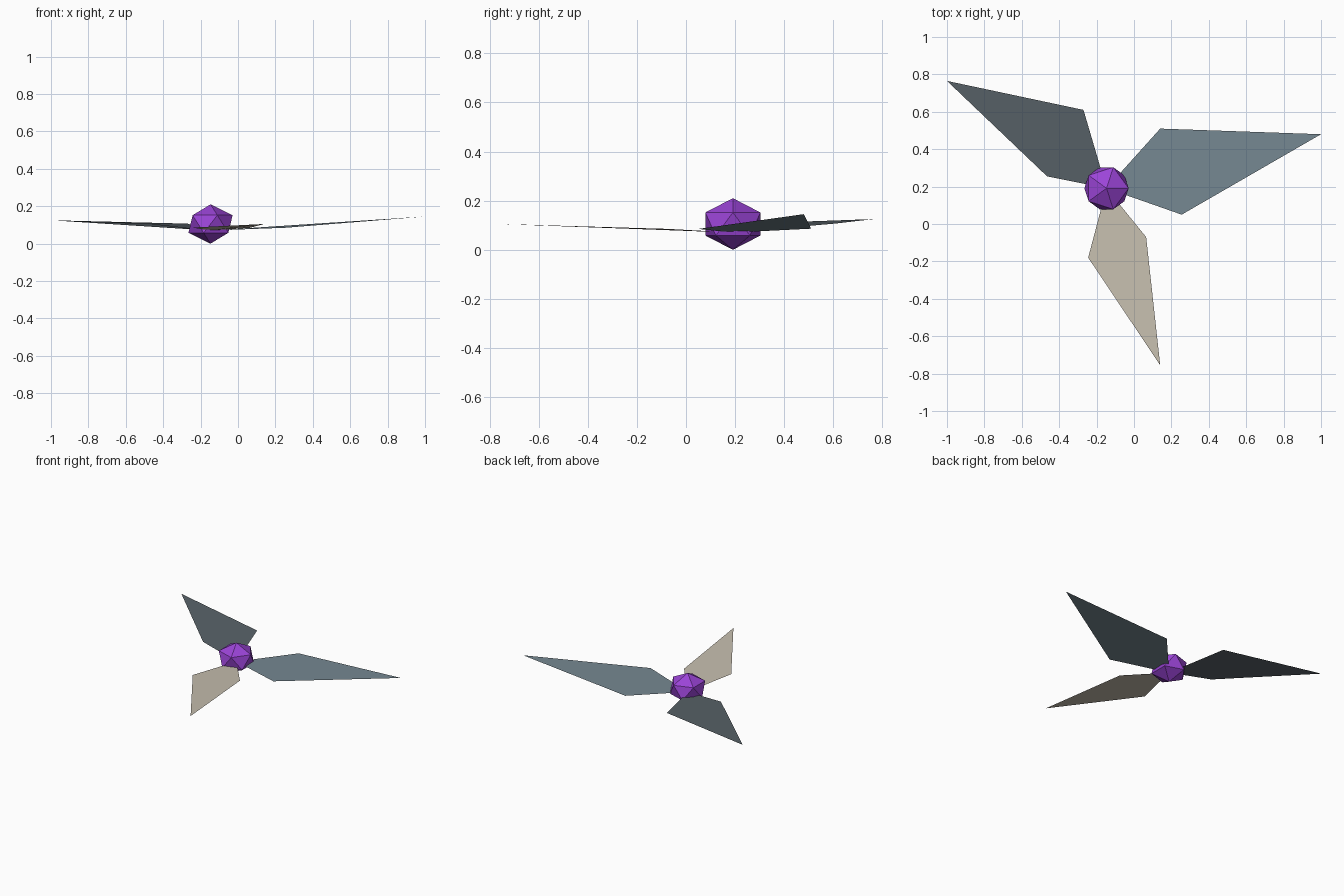
import bpy
import bmesh

if "Cube" in bpy.data.objects:
    bpy.data.objects.remove(bpy.data.objects["Cube"], do_unlink=True)


def make_material(name, rgb):
    mat = bpy.data.materials.new(name)
    mat.use_nodes = True
    colour = (*rgb, 1.0)
    mat.diffuse_color = colour
    mat.node_tree.nodes["Principled BSDF"].inputs["Base Color"].default_value = colour
    return mat


def finish(bm, name, mat):
    mesh = bpy.data.meshes.new(name)
    bm.to_mesh(mesh)
    bm.free()
    mesh.materials.append(mat)
    obj = bpy.data.objects.new(name, mesh)
    bpy.context.collection.objects.link(obj)
    return obj


HUB_X, HUB_Y, HUB_Z = -0.147, 0.191, 0.105

# Faceted hub, a slightly flattened twenty-sided gem
bm = bmesh.new()
bmesh.ops.create_icosphere(bm, subdivisions=1, radius=1.0)
bmesh.ops.scale(bm, vec=(0.132, 0.132, HUB_Z), verts=bm.verts)
hub = finish(bm, "hub", make_material("purple", (0.328, 0.058, 0.68)))
hub.location = (HUB_X, HUB_Y, HUB_Z)


# Each blade is a thin kite from the hub: right corner, tip, left corner
def make_blade(name, mat, right, tip, left):
    bm = bmesh.new()
    root = (HUB_X, HUB_Y, 0.07)
    bm.faces.new([bm.verts.new(p) for p in (root, right, tip, left)])
    finish(bm, name, mat)


make_blade("left_blade", make_material("blue grey", (0.181, 0.246, 0.287)),
           (0.255, 0.05, 0.085), (1.0, 0.48, 0.145), (0.14, 0.51, 0.086))
make_blade("right_blade", make_material("dark grey", (0.098, 0.122, 0.138)),
           (-0.27, 0.61, 0.107), (-1.0, 0.765, 0.125), (-0.465, 0.255, 0.107))
make_blade("front_blade", make_material("sand", (0.565, 0.515, 0.429)),
           (-0.245, -0.18, 0.086), (0.14, -0.755, 0.105), (0.065, -0.07, 0.085))
